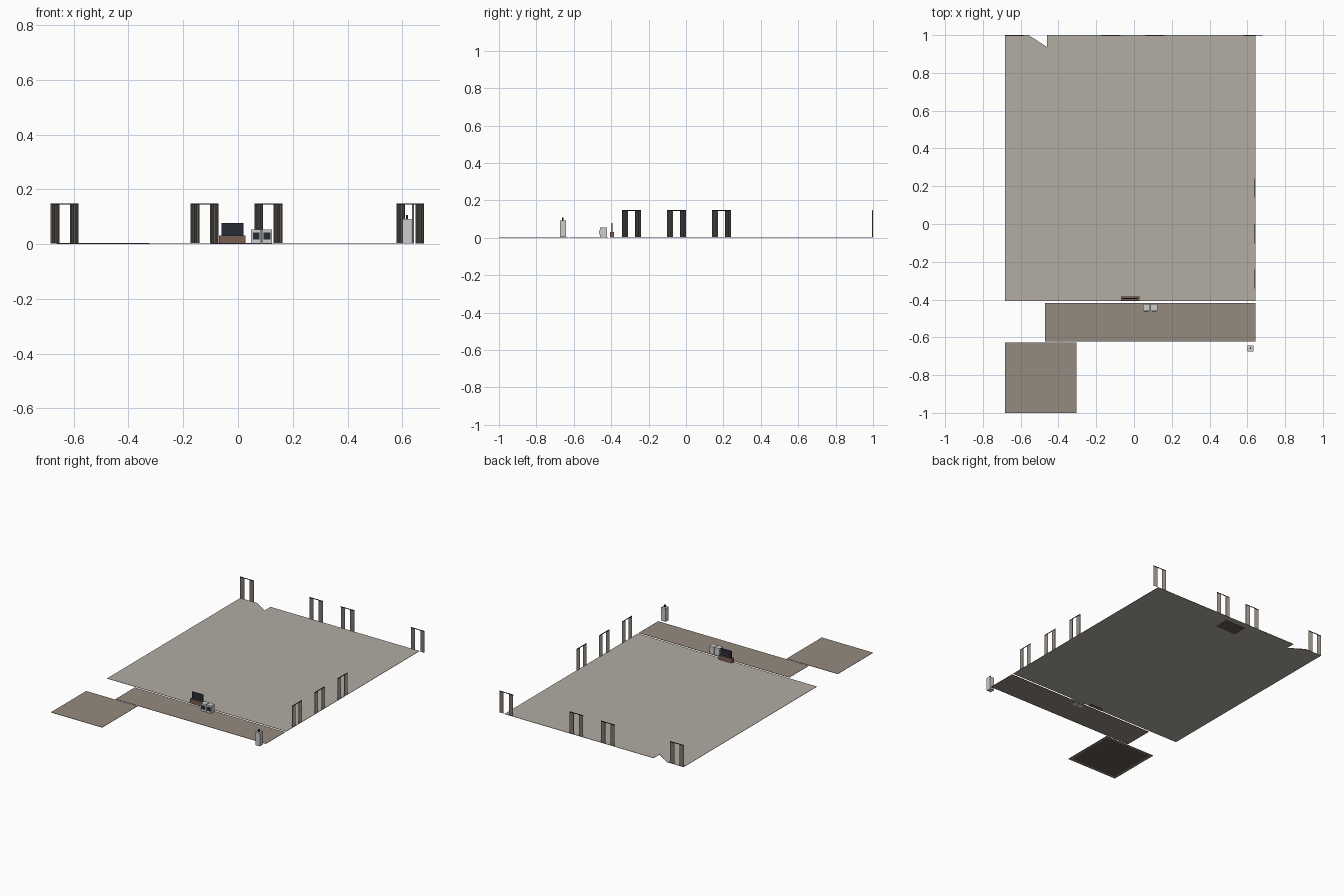
import bpy, bmesh

cube = bpy.data.objects.get("Cube")
if cube:
    bpy.data.objects.remove(cube, do_unlink=True)


def material(name, *srgb):
    lin = [((c / 255 + 0.055) / 1.055) ** 2.4 for c in srgb] + [1]
    m = bpy.data.materials.new(name)
    m.use_nodes = True
    m.diffuse_color = lin
    m.node_tree.nodes["Principled BSDF"].inputs["Base Color"].default_value = lin
    return m


stone = material("pale stone", 178, 173, 163)
tile = material("brown tile", 149, 138, 126)
mat_brown = material("dark brown", 108, 92, 80)
cloth = material("curtain taupe", 140, 131, 122)
metal = material("rod black", 40, 38, 38)
wood = material("wood", 122, 95, 78)
screen = material("screen black", 40, 43, 54)
white = material("appliance grey", 205, 205, 205)


def finish(name, bm, mat):
    bmesh.ops.recalc_face_normals(bm, faces=bm.faces)
    me = bpy.data.meshes.new(name)
    bm.to_mesh(me)
    bm.free()
    me.materials.append(mat)
    ob = bpy.data.objects.new(name, me)
    bpy.context.collection.objects.link(ob)
    return ob


def slab(name, outline, z0, z1, mat):
    """Upright prism over a flat outline."""
    bm = bmesh.new()
    face = bm.faces.new([bm.verts.new((x, y, z0)) for x, y in outline])
    up = bmesh.ops.extrude_face_region(bm, geom=[face])["geom"]
    for v in up:
        if isinstance(v, bmesh.types.BMVert):
            v.co.z = z1
    return finish(name, bm, mat)


def box(name, x0, x1, y0, y1, z0, z1, mat):
    return slab(name, [(x0, y0), (x1, y0), (x1, y1), (x0, y1)], z0, z1, mat)


# Floors, the main one with a slanted notch in its back edge
slab("main_floor", [(-.683, -.407), (.642, -.407), (.642, 1), (-.46, 1),
                    (-.46, .937), (-.558, 1), (-.683, 1)], .002, .004, stone)
box("hall_floor", -.471, .642, -.622, -.418, .002, .004, tile)
box("side_room_floor", -.683, -.304, -1, -.628, .002, .004, tile)

# Dark underlays
box("side_room_underlay", -.663, -.324, -.98, -.648, .001, .002, mat_brown)
box("back_underlay", -.1, .055, .86, .96, .001, .002, mat_brown)


def curtain(name, start, wall, along_x):
    """Two pleated panels under a thin rod."""
    def place(s, d):
        return (start + s, wall + d) if along_x else (wall + d, start + s)

    for side, offset in (("left", 0), ("right", .07)):
        bm = bmesh.new()
        rows = []
        for i in range(9):
            x, y = place(offset + i * .032 / 8, -.006 * (i % 2))
            rows.append([bm.verts.new((x, y, z)) for z in (.003, .145)])
        for a, b in zip(rows, rows[1:]):
            bm.faces.new((a[0], b[0], b[1], a[1]))
        finish(f"{name}_{side}_panel", bm, cloth)
    (xa, ya), (xb, yb) = place(0, -.004), place(.102, -.001)
    box(name + "_rod", xa, xb, ya, yb, .144, .148, metal)


for n, x in enumerate((-.684, -.173, .06, .578)):
    curtain(f"back_curtain_{n + 1}", x, 1, True)
for n, y in enumerate((-.342, -.102, .139)):
    curtain(f"side_curtain_{n + 1}", y, .642, False)

# Television on its low stand
box("tv_stand", -.07, .028, -.406, -.384, 0, .032, wood)
box("tv_screen", -.06, .02, -.398, -.392, .032, .078, screen)

# Pair of front-loading machines with dark windows
for n, x in enumerate((.048, .088)):
    box(f"machine_{n + 1}", x, x + .036, -.46, -.423, 0, .054, white)
    box(f"machine_{n + 1}_window", x + .006, x + .03, -.462, -.46, .017, .042, screen)

# Tank with a short pipe on top
box("tank", .6, .633, -.674, -.642, .003, .092, white)
box("tank_pipe", .613, .62, -.662, -.655, .092, .107, metal)
